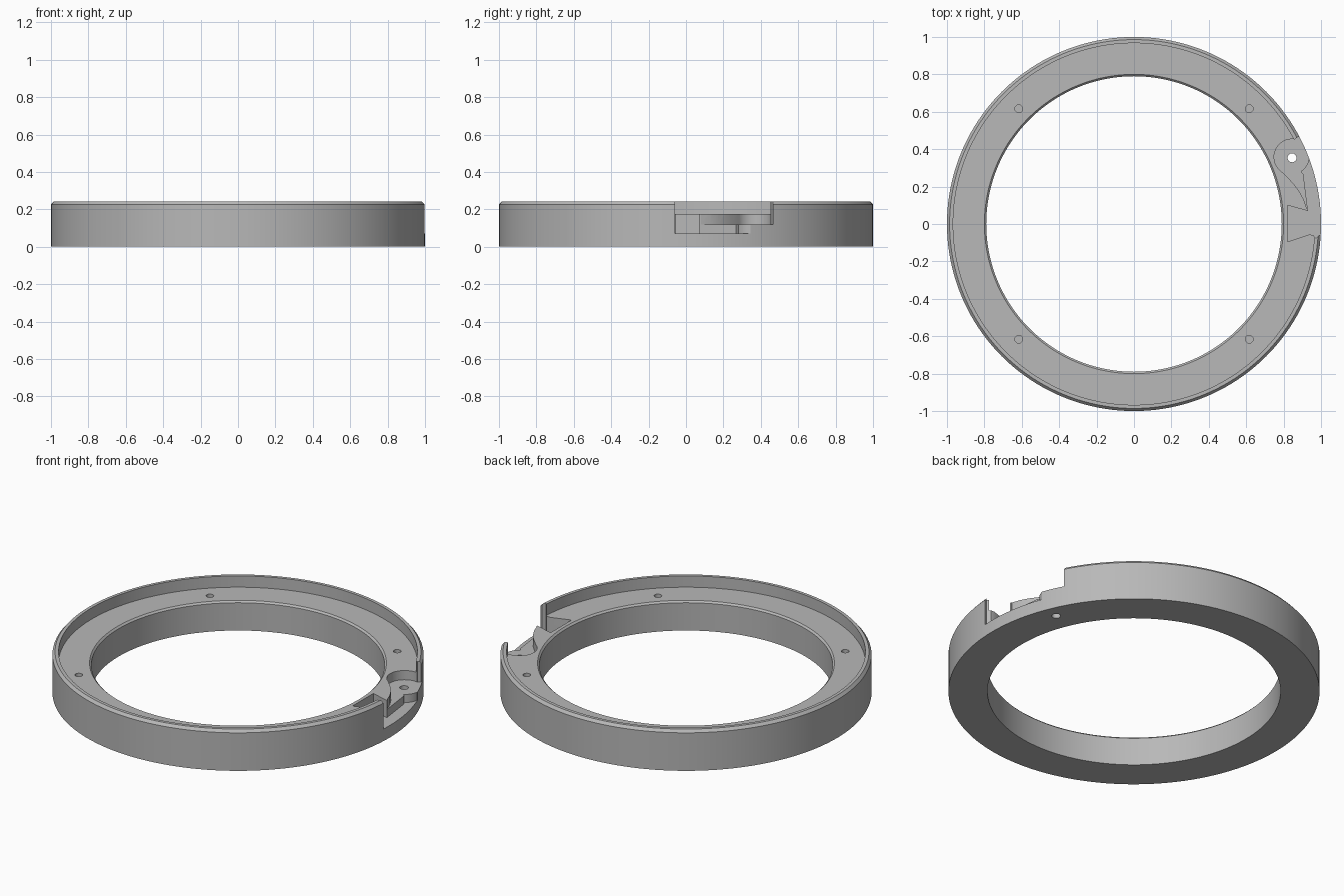
import bpy, bmesh
from math import sin, cos, pi, radians

cube = bpy.data.objects.get("Cube")
if cube:
    bpy.data.objects.remove(cube, do_unlink=True)

grey = bpy.data.materials.new("plain grey")
grey.use_nodes = True
COLOUR = (0.48, 0.48, 0.48, 1)
grey.diffuse_color = COLOUR
grey.node_tree.nodes["Principled BSDF"].inputs["Base Color"].default_value = COLOUR


def make_object(name, bm):
    bmesh.ops.recalc_face_normals(bm, faces=bm.faces)
    mesh = bpy.data.meshes.new(name)
    bm.to_mesh(mesh)
    bm.free()
    mesh.materials.append(grey)
    obj = bpy.data.objects.new(name, mesh)
    bpy.context.collection.objects.link(obj)
    return obj


def lathe(name, profile, steps=160):
    """Spin a closed (radius, z) profile around the z axis."""
    bm = bmesh.new()
    rings = []
    for i in range(steps):
        a = 2 * pi * i / steps
        rings.append([bm.verts.new((r * cos(a), r * sin(a), z)) for r, z in profile])
    n = len(profile)
    for i in range(steps):
        here, after = rings[i], rings[(i + 1) % steps]
        for j in range(n):
            k = (j + 1) % n
            bm.faces.new((here[j], after[j], after[k], here[k]))
    return make_object(name, bm)


def prism(name, outline, bottom, top):
    bm = bmesh.new()
    base = bm.faces.new([bm.verts.new((x, y, bottom)) for x, y in outline])
    new = bmesh.ops.extrude_face_region(bm, geom=[base])["geom"]
    moved = [v for v in new if isinstance(v, bmesh.types.BMVert)]
    bmesh.ops.translate(bm, vec=(0, 0, top - bottom), verts=moved)
    return make_object(name, bm)


def arc(cx, cy, r, start, end, steps):
    return [(cx + r * cos(radians(start + (end - start) * i / steps)),
             cy + r * sin(radians(start + (end - start) * i / steps)))
            for i in range(steps + 1)]


def cut(target, cutter):
    cutter.hide_render = True
    mod = target.modifiers.new(cutter.name, 'BOOLEAN')
    mod.operation = 'DIFFERENCE'
    mod.solver = 'EXACT'
    mod.object = cutter
    bpy.context.view_layer.objects.active = target
    bpy.ops.object.modifier_apply(modifier=mod.name)
    bpy.data.objects.remove(cutter, do_unlink=True)


# Ring with a raised, chamfered outer lip and a chamfered bore
FLOOR, RIM = 0.175, 0.242
ring = lathe("ring_body", [
    (0.79, 0), (1, 0), (1, 0.226), (0.986, RIM),
    (0.967, RIM), (0.967, FLOOR), (0.8, FLOOR), (0.79, 0.165)])

# Lever pocket: round seat tapering into an arm, open to the outside
PX, PY = 0.845, 0.358
lever = [(1.1, 0.47), (0.877, 0.466), (0.862, 0.455)]
lever += arc(PX, PY, 0.096, 80, 235, 20)
lever += [(0.825, 0.245), (0.858, 0.21), (0.886, 0.17), (0.908, 0.13),
          (0.925, 0.08), (1.1, 0.08)]
cut(ring, prism("lever_pocket", lever, 0.12, 0.4))

# Deeper side slot that runs into a dovetail socket
slot = [(0.82, 0.1), (0.93, 0.07), (0.905, 0.268)]
slot += arc(PX, PY, 0.092, -58, -8, 8)
slot += [(1.1, 0.345), (1.1, -0.06), (0.99, -0.06), (0.973, -0.076),
         (0.957, -0.058), (0.935, -0.057), (0.82, -0.095)]
cut(ring, prism("dovetail_slot", slot, 0.072, 0.4))

# Through hole for the lever pivot
cut(ring, prism("pivot_hole", arc(PX, PY - 0.004, 0.024, 0, 345, 23), -0.1, 0.4))

# Four blind screw holes in the floor
for sx in (-1, 1):
    for sy in (-1, 1):
        hole = arc(sx * 0.616, sy * 0.616, 0.021, 0, 345, 23)
        cut(ring, prism("screw_hole", hole, 0.05, 0.4))

# Smooth the curved walls, keep edges crisp
bpy.ops.object.select_all(action='DESELECT')
ring.select_set(True)
bpy.context.view_layer.objects.active = ring
bpy.ops.object.shade_smooth_by_angle(angle=radians(30))
